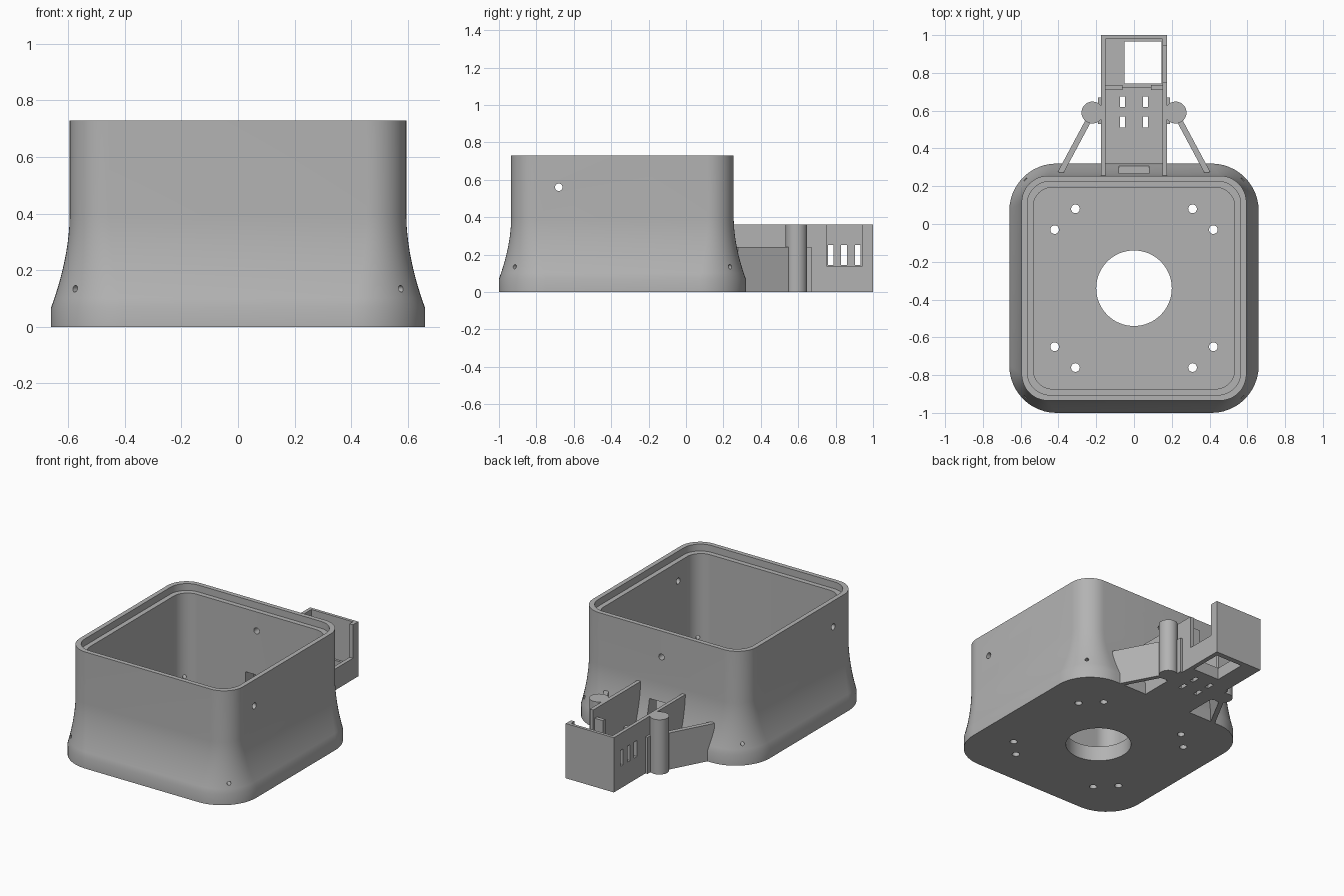
import bpy, bmesh, math
from mathutils import Vector

if "Cube" in bpy.data.objects:
    bpy.data.objects.remove(bpy.data.objects["Cube"], do_unlink=True)

grey = bpy.data.materials.new("plain grey")
grey.use_nodes = True
COLOUR = (0.45, 0.45, 0.45, 1)
grey.diffuse_color = COLOUR
grey.node_tree.nodes["Principled BSDF"].inputs["Base Color"].default_value = COLOUR
CY = -0.34  # centre of the housing in y


def finish(name, bm):
    bmesh.ops.recalc_face_normals(bm, faces=bm.faces)
    me = bpy.data.meshes.new(name)
    bm.to_mesh(me)
    bm.free()
    me.materials.append(grey)
    ob = bpy.data.objects.new(name, me)
    bpy.context.collection.objects.link(ob)
    return ob


def add_box(bm, lo, hi):
    verts = bmesh.ops.create_cube(bm, size=1)["verts"]
    for v in verts:
        v.co = [l + (c + 0.5) * (h - l) for c, l, h in zip(v.co, lo, hi)]


def add_cyl(bm, r, a, b, n=32):
    a, b = Vector(a), Vector(b)
    d = b - a
    verts = bmesh.ops.create_cone(bm, cap_ends=True, segments=n, radius1=r,
                                  radius2=r, depth=d.length)["verts"]
    rot = d.to_track_quat('Z', 'Y')
    for v in verts:
        v.co = rot @ v.co + (a + b) / 2


def box(name, lo, hi):
    bm = bmesh.new()
    add_box(bm, lo, hi)
    return finish(name, bm)


def select(ob):
    bpy.ops.object.select_all(action='DESELECT')
    ob.select_set(True)
    bpy.context.view_layer.objects.active = ob


def cut(ob, bm):
    cutter = finish("cutter", bm)
    mod = ob.modifiers.new("cut", 'BOOLEAN')
    mod.operation = 'DIFFERENCE'
    mod.solver = 'EXACT'
    mod.object = cutter
    select(ob)
    bpy.ops.object.modifier_apply(modifier=mod.name)
    bpy.data.objects.remove(cutter, do_unlink=True)


def smooth(ob):
    select(ob)
    bpy.ops.object.shade_smooth_by_angle(angle=math.radians(30))


def ring(bm, half, r, z, steps=12):
    """Rounded square loop."""
    out = []
    for q in range(4):
        mid = math.radians(45 + 90 * q)
        sx, sy = math.copysign(1, math.cos(mid)), math.copysign(1, math.sin(mid))
        for i in range(steps + 1):
            a = math.radians(90 * (q + i / steps))
            out.append(bm.verts.new((sx * (half - r) + r * math.cos(a),
                                     CY + sy * (half - r) + r * math.sin(a), z)))
    return out


# Housing: flared outside, stepped rim, hollow inside
flare = [(0.66, 0.25, 0), (0.66, 0.25, 0.07)]
for i in range(1, 11):
    t = i / 10
    k = (1 - t) ** 1.8
    flare.append((0.595 + 0.065 * k, 0.14 + 0.11 * k, 0.07 + 0.32 * t))
profile = flare + [(0.595, 0.14, 0.73), (0.565, 0.12, 0.73), (0.565, 0.12, 0.685),
                   (0.533, 0.1, 0.685), (0.533, 0.1, 0.1)]
bm = bmesh.new()
rings = [ring(bm, *p) for p in profile]
for a, b in zip(rings, rings[1:]):
    for i in range(len(a)):
        j = (i + 1) % len(a)
        bm.faces.new((a[i], a[j], b[j], b[i]))
bm.faces.new(rings[0])
bm.faces.new(rings[-1])
housing = finish("housing", bm)

# Housing openings
bm = bmesh.new()
add_cyl(bm, 0.2, (0, CY, -0.1), (0, CY, 0.2), 64)
for s in (-1, 1):
    for x, dy in ((0.31, 0.42), (0.42, 0.31)):
        for t in (-1, 1):
            add_cyl(bm, 0.023, (s * x, CY + t * dy, -0.1), (s * x, CY + t * dy, 0.2), 24)
    add_cyl(bm, 0.02, (s * 0.5, -0.68, 0.56), (s * 0.7, -0.68, 0.56), 20)
    for t in (-1, 1):
        add_cyl(bm, 0.012, (s * 0.48, CY + t * 0.48, 0.135),
                (s * 0.7, CY + t * 0.7, 0.135), 16)
add_cyl(bm, 0.02, (0, 0.15, 0.56), (0, 0.35, 0.56), 20)
add_box(bm, (-0.08, 0.13, 0.11), (0.08, 0.4, 0.27))
cut(housing, bm)
smooth(housing)

# Rear channel floor with vents
channel_floor = box("channel_floor", (-0.175, 0.24, 0), (0.175, 0.74, 0.035))
bm = bmesh.new()
for x in (-0.06, 0.06):
    for y in (0.54, 0.648):
        add_box(bm, (x - 0.013, y - 0.028, -0.1), (x + 0.013, y + 0.028, 0.1))
cut(channel_floor, bm)

# Socket floor with window, and end wall
socket_floor = box("socket_floor", (-0.175, 0.72, 0), (0.175, 1, 0.08))
bm = bmesh.new()
add_box(bm, (-0.05, 0.745, -0.1), (0.145, 0.965, 0.2))
cut(socket_floor, bm)
box("end_wall", (-0.175, 0.98, 0), (0.175, 1, 0.36))

# Channel side walls: slotted on the right, notched on the left
right_wall = box("right_wall", (-0.175, 0.24, 0), (-0.152, 1, 0.36))
bm = bmesh.new()
for y in (0.773, 0.845, 0.918):
    add_box(bm, (-0.3, y - 0.015, 0.145), (0, y + 0.015, 0.25))
cut(right_wall, bm)
left_wall = box("left_wall", (0.15, 0.24, 0), (0.175, 1, 0.36))
bm = bmesh.new()
add_box(bm, (0, 0.75, 0.14), (0.3, 0.945, 0.5))
cut(left_wall, bm)

# Stops between channel and socket
box("right_stop", (-0.16, 0.71, 0), (-0.06, 0.735, 0.3))
box("left_stop", (0.09, 0.71, 0), (0.16, 0.735, 0.3))

# Screw posts, gussets and slanted braces on both sides
for s, side in ((1, "left"), (-1, "right")):
    bm = bmesh.new()
    add_cyl(bm, 0.058, (s * 0.22, 0.59, 0), (s * 0.22, 0.59, 0.36), 40)
    post = finish(side + "_post", bm)
    bm = bmesh.new()
    add_cyl(bm, 0.028, (s * 0.22, 0.59, 0.1), (s * 0.22, 0.59, 0.5), 32)
    cut(post, bm)
    smooth(post)
    x0, x1 = sorted((s * 0.165, s * 0.19))
    box(side + "_gusset", (x0, 0.53, 0), (x1, 0.67, 0.24))
    a, b = Vector((s * 0.39, 0.27, 0)), Vector((s * 0.24, 0.55, 0))
    d = b - a
    brace = box(side + "_brace", (0, -0.015, 0), (d.length, 0.015, 0.24))
    brace.location = a
    brace.rotation_euler.z = math.atan2(d.y, d.x)
